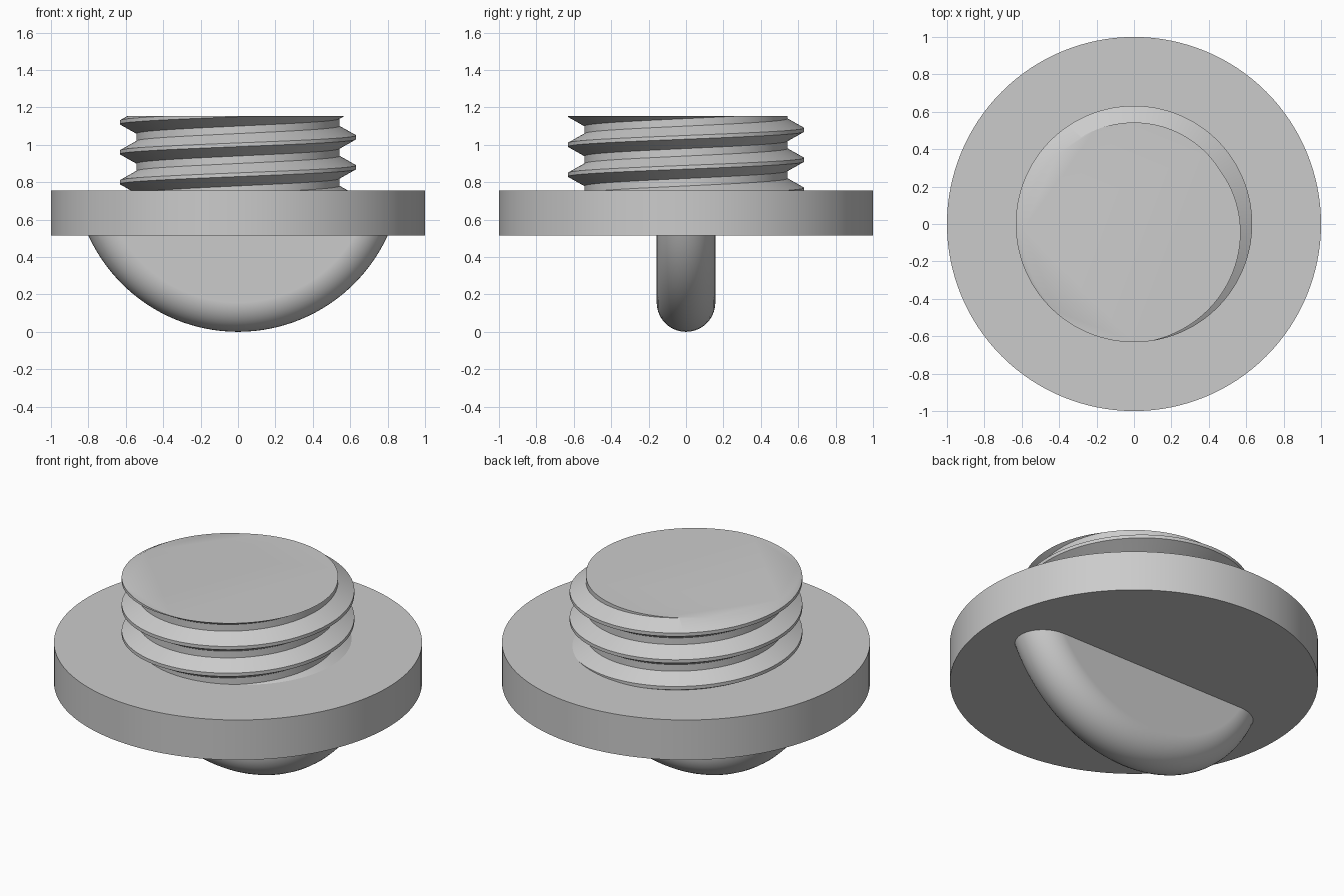
import bpy, bmesh, math
from mathutils import Vector

cube = bpy.data.objects.get("Cube")
if cube:
    bpy.data.objects.remove(cube, do_unlink=True)

grey = bpy.data.materials.new("plain grey")
grey.use_nodes = True
grey.diffuse_color = (0.6, 0.6, 0.6, 1)
grey.node_tree.nodes["Principled BSDF"].inputs["Base Color"].default_value = grey.diffuse_color

PLATE_BOTTOM, PLATE_TOP, TOP = 0.515, 0.755, 1.154
SEGMENTS = 128


def cut_and_cap(bm, z, keep_below):
    """Slice at height z, drop one side and close the opening."""
    result = bmesh.ops.bisect_plane(
        bm, geom=bm.verts[:] + bm.edges[:] + bm.faces[:], dist=1e-6,
        plane_co=(0, 0, z), plane_no=(0, 0, 1),
        clear_outer=keep_below, clear_inner=not keep_below)
    rim = [e for e in result["geom_cut"] if isinstance(e, bmesh.types.BMEdge)]
    bmesh.ops.holes_fill(bm, edges=rim, sides=0)


def finish(bm, name):
    bmesh.ops.recalc_face_normals(bm, faces=bm.faces[:])
    mesh = bpy.data.meshes.new(name)
    bm.to_mesh(mesh)
    bm.free()
    obj = bpy.data.objects.new(name, mesh)
    bpy.context.collection.objects.link(obj)
    mesh.materials.append(grey)
    bpy.ops.object.select_all(action="DESELECT")
    obj.select_set(True)
    bpy.context.view_layer.objects.active = obj
    bpy.ops.object.shade_smooth_by_angle(angle=math.radians(30))
    return obj


# Round flange
bm = bmesh.new()
bmesh.ops.create_cone(bm, cap_ends=True, segments=SEGMENTS, radius1=1, radius2=1,
                      depth=PLATE_TOP - PLATE_BOTTOM)
bmesh.ops.translate(bm, verts=bm.verts, vec=(0, 0, (PLATE_TOP + PLATE_BOTTOM) / 2))
finish(bm, "flange")

# Screw thread: one profile swept up a right-handed helix, then sliced flat
PITCH, CREST, ROOT, TURNS = 0.16, 0.632, 0.543, 6
profile = [(CREST, -PITCH / 16), (CREST, PITCH / 16),
           (ROOT, PITCH * 3 / 8), (ROOT, PITCH * 5 / 8)]
bm = bmesh.new()
rows = []
for j in range(TURNS * SEGMENTS + 1):
    turn = j / SEGMENTS
    a = turn * math.tau
    rows.append([bm.verts.new((r * math.cos(a), r * math.sin(a), 0.4 + PITCH * turn + dz))
                 for r, dz in profile])
for j in range((TURNS - 1) * SEGMENTS):
    # the last profile point joins the first one of the next turn
    low = rows[j] + [rows[j + SEGMENTS][0]]
    high = rows[j + 1] + [rows[j + 1 + SEGMENTS][0]]
    for k in range(len(profile)):
        bm.faces.new((low[k], high[k], high[k + 1], low[k + 1]))
cut_and_cap(bm, TOP, True)
cut_and_cap(bm, PLATE_TOP - 0.02, False)
finish(bm, "threaded_stud")

# Finger grip: a disc with a fully rounded rim, lower part only
RADIUS, HALF = 0.879, 0.157
STEPS = 20
bm = bmesh.new()
rings = []
for i in range(STEPS + 1):
    t = math.pi * (i / STEPS - 0.5)
    r, y = RADIUS - HALF + HALF * math.cos(t), HALF * math.sin(t)
    rings.append([bm.verts.new((r * math.sin(math.tau * s / SEGMENTS), y,
                                RADIUS - r * math.cos(math.tau * s / SEGMENTS)))
                  for s in range(SEGMENTS)])
for a, b in zip(rings, rings[1:]):
    for s in range(SEGMENTS):
        n = (s + 1) % SEGMENTS
        bm.faces.new((a[s], a[n], b[n], b[s]))
bm.faces.new(rings[0])
bm.faces.new(rings[-1])
cut_and_cap(bm, PLATE_BOTTOM + 0.01, True)
grip = finish(bm, "finger_grip")
grip.modifiers.new("flat side shading", "WEIGHTED_NORMAL").keep_sharp = True
